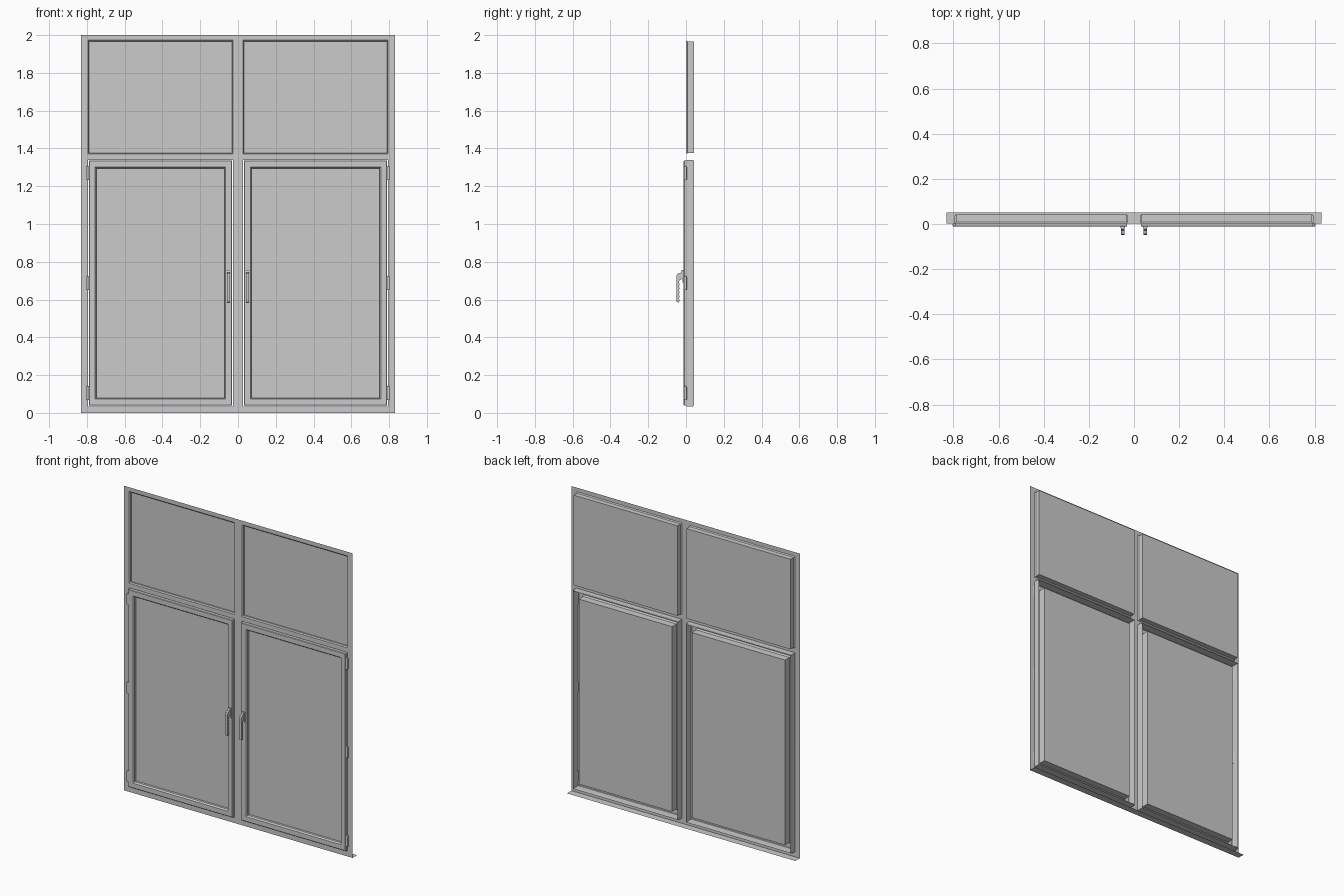
import bpy, bmesh

if "Cube" in bpy.data.objects:
    bpy.data.objects.remove(bpy.data.objects["Cube"])

FRONT, REAR = 0.003, 0.042


def finish(bm, name):
    bmesh.ops.remove_doubles(bm, verts=bm.verts, dist=1e-5)
    bmesh.ops.recalc_face_normals(bm, faces=bm.faces)
    me = bpy.data.meshes.new(name)
    bm.to_mesh(me)
    bm.free()
    ob = bpy.data.objects.new(name, me)
    bpy.context.collection.objects.link(ob)
    return ob


def rect(bm, r, inset, y):
    x0, x1, z0, z1 = r
    i = inset
    return [bm.verts.new(p) for p in ((x0 + i, y, z0 + i), (x1 - i, y, z0 + i),
                                      (x1 - i, y, z1 - i), (x0 + i, y, z1 - i))]


def ring_shell(name, r, steps):
    """Skin a rectangular ring through (inset, depth) profile points."""
    bm = bmesh.new()
    loops = [rect(bm, r, i, y) for i, y in steps]
    for a, b in zip(loops, loops[1:]):
        for k in range(4):
            j = (k + 1) % 4
            bm.faces.new((a[k], a[j], b[j], b[k]))
    return finish(bm, name)


def pane(name, r, inset, y, rear=False):
    bm = bmesh.new()
    v = rect(bm, r, inset, y)
    f = bm.faces.new(v)
    me = finish(bm, name).data
    if (me.polygons[0].normal.y > 0) != rear:
        me.flip_normals()


def box(name, x, y, z):
    bm = bmesh.new()
    bmesh.ops.create_cube(bm, size=1)
    for v in bm.verts:
        v.co = [s[0] if c < 0 else s[1] for c, s in zip(v.co, (x, y, z))]
    return finish(bm, name)


def side_profile(name, x0, x1, pts):
    """Extrude a (y, z) outline across x."""
    bm = bmesh.new()
    f = bm.faces.new([bm.verts.new((x0, y, z)) for y, z in pts])
    e = bmesh.ops.extrude_face_region(bm, geom=[f])["geom"]
    bmesh.ops.translate(bm, vec=(x1 - x0, 0, 0),
                        verts=[g for g in e if isinstance(g, bmesh.types.BMVert)])
    return finish(bm, name)


# Front face of the fixed frame, a grid with four openings
xs = [-0.83, -0.795, -0.027, 0.027, 0.795, 0.83]
zs = [0, 0.035, 1.34, 1.37, 1.973, 2]
bm = bmesh.new()
for i in range(5):
    for j in range(5):
        if i in (1, 3) and j in (1, 3):
            continue
        bm.faces.new([bm.verts.new((x, FRONT, z)) for x, z in
                      ((xs[i], zs[j]), (xs[i + 1], zs[j]),
                       (xs[i + 1], zs[j + 1]), (xs[i], zs[j + 1]))])
# Sill plate along the bottom
bm.faces.new([bm.verts.new(p) for p in ((-0.83, FRONT, 0), (0.83, FRONT, 0),
                                        (0.83, 0.05, 0), (-0.83, 0.05, 0))])
finish(bm, "fixed_frame")

# Outline of the lever, with finger grooves on its inner edge
lever = [(-0.012, 0.755), (-0.022, 0.757), (-0.028, 0.742), (-0.045, 0.737),
         (-0.049, 0.73), (-0.049, 0.587), (-0.038, 0.585)]
for k in range(5):
    z = 0.595 + k * 0.021
    lever += [(-0.034, z), (-0.038, z + 0.012)]
lever += [(-0.034, 0.702), (-0.022, 0.708), (-0.012, 0.708)]

for side, s in (("left", -1), ("right", 1)):
    def span(a, b):
        return tuple(sorted((s * a, s * b)))

    # Fixed upper light: chamfered reveal and double glazing
    top = span(0.027, 0.795) + (1.37, 1.973)
    ring_shell(side + "_upper_reveal", top, [(0, FRONT), (0.006, 0.009), (0.006, REAR)])
    pane(side + "_upper_glass_front", top, 0.006, 0.02)
    pane(side + "_upper_glass_back", top, 0.006, REAR, True)

    # Lower opening reveal
    low = span(0.027, 0.795) + (0.035, 1.34)
    ring_shell(side + "_lower_reveal", low, [(0, FRONT), (0, REAR - 0.004)])

    # Opening sash, hollow at the back, with a bevelled glazing edge
    sash = span(0.031, 0.79) + (0.039, 1.336)
    ring_shell(side + "_sash", sash,
               [(0, REAR), (0, -0.009), (0.003, -0.012), (0.034, -0.012),
                (0.041, -0.003), (0.041, REAR + 0.001)])
    pane(side + "_sash_glass_front", sash, 0.041, 0.012)
    pane(side + "_sash_glass_back", sash, 0.041, REAR + 0.001, True)

    # Handle: base plate and lever
    hx = s * 0.05
    box(side + "_handle_plate", (hx - 0.01, hx + 0.01), (-0.018, -0.011), (0.69, 0.757))
    side_profile(side + "_handle_lever", hx - 0.008, hx + 0.008, lever)

    # Three hinges on the outer edge
    for n, z in enumerate((0.068, 0.65, 1.232)):
        hl = box(f"{side}_hinge_{n + 1}", span(0.788, 0.803), (-0.011, 0.004), (z, z + 0.074))
        bev = hl.modifiers.new("bevel", "BEVEL")
        bev.width, bev.segments = 0.004, 2
